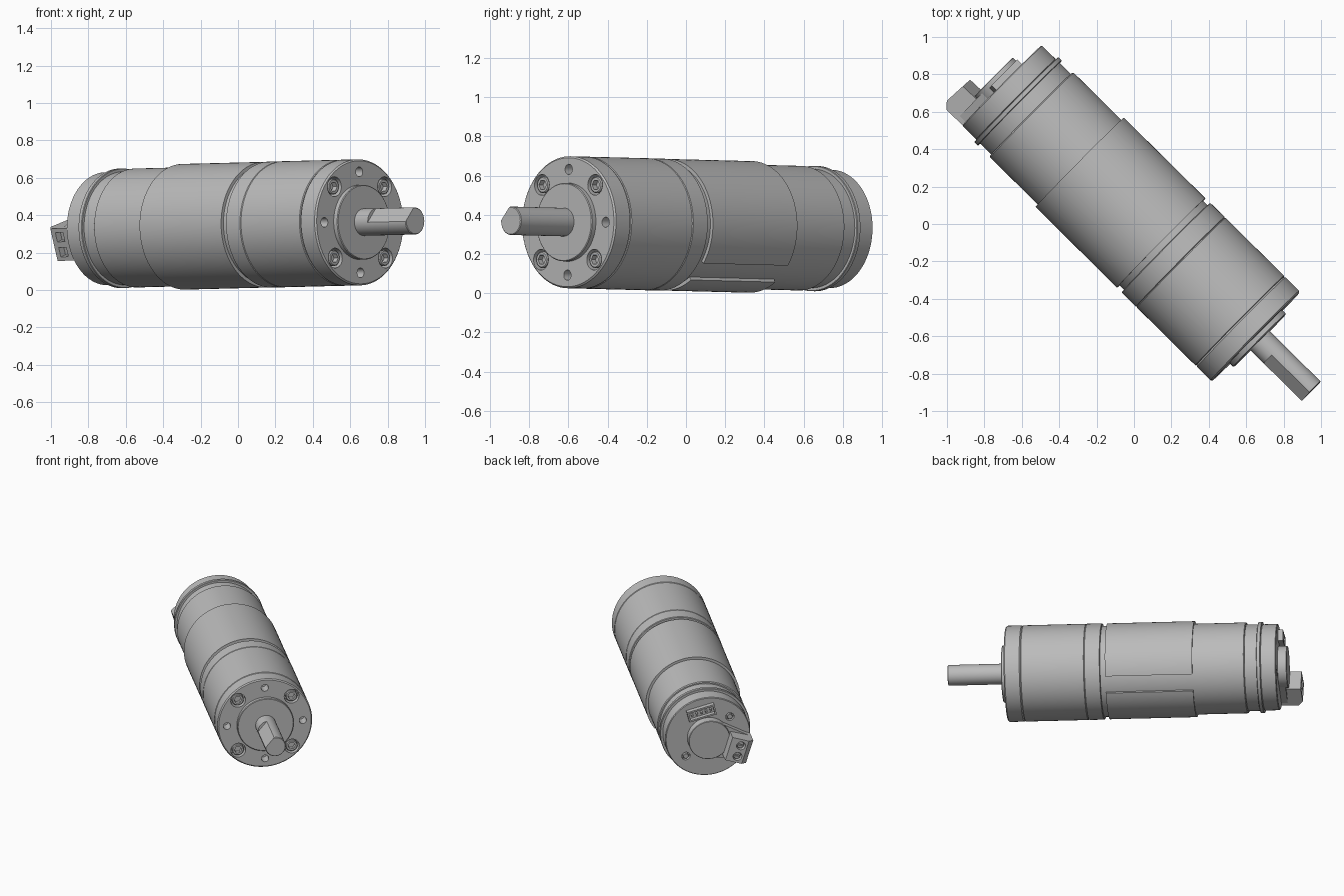
import bpy, bmesh
from math import pi, cos, sin, radians
from mathutils import Matrix, Vector

old = bpy.data.objects.get("Cube")
if old:
    bpy.data.objects.remove(old, do_unlink=True)

# Single plain metal colour
metal = bpy.data.materials.new("plain grey metal")
metal.use_nodes = True
GREY = (0.5, 0.5, 0.5, 1)
metal.diffuse_color = GREY
metal.node_tree.nodes["Principled BSDF"].inputs["Base Color"].default_value = GREY

# Motor frame: local z runs from the output face to the rear, local y is up
axis = Vector((-0.711, 0.703, -0.018)).normalized()
side = Vector((0, 0, 1)).cross(axis).normalized()
up = axis.cross(side)
FRAME = Matrix((side, up, axis)).transposed().to_4x4()
FRAME.translation = (0.652, -0.602, 0.362)
IDENT = Matrix.Identity(4)
parts = []


def finish(name, bm, local=IDENT):
    bm.transform(local)
    bmesh.ops.recalc_face_normals(bm, faces=bm.faces)
    mesh = bpy.data.meshes.new(name)
    bm.to_mesh(mesh)
    bm.free()
    mesh.materials.append(metal)
    obj = bpy.data.objects.new(name, mesh)
    bpy.context.collection.objects.link(obj)
    obj.matrix_world = FRAME
    parts.append(obj)
    return obj


def lathe(name, profile, sides=96, arc=None, local=IDENT):
    """Turn (radius, depth) points; with an arc the profile is a closed section."""
    bm = bmesh.new()
    a0, a1 = arc or (0, 2 * pi)
    count = sides + 1 if arc else sides
    rows = []
    for i in range(count):
        a = a0 + (a1 - a0) * i / sides
        rows.append([bm.verts.new((r * cos(a), r * sin(a), t)) for r, t in profile])
    n = len(profile)
    for i in range(sides):
        p, q = rows[i], rows[(i + 1) % count]
        for j in range(n if arc else n - 1):
            k = (j + 1) % n
            bm.faces.new((p[j], p[k], q[k], q[j]))
    if arc:
        bm.faces.new(rows[0])
        bm.faces.new(rows[-1])
    else:
        bm.faces.new([row[0] for row in rows])
        bm.faces.new([row[-1] for row in rows])
    return finish(name, bm, local)


def drum(name, radius, t0, t1, bevel=0.004, sides=96, local=IDENT):
    b = bevel
    prof = [(radius - b, t0), (radius, t0 + b), (radius, t1 - b), (radius - b, t1)]
    if not b:
        prof = [(radius, t0), (radius, t1)]
    return lathe(name, prof, sides, local=local)


def prism(name, points, d0, d1, local=IDENT):
    bm = bmesh.new()
    low = [bm.verts.new((x, y, d0)) for x, y in points]
    high = [bm.verts.new((x, y, d1)) for x, y in points]
    bm.faces.new(low)
    bm.faces.new(high)
    for i in range(len(points)):
        j = (i + 1) % len(points)
        bm.faces.new((low[i], low[j], high[j], high[i]))
    return finish(name, bm, local)


def block(name, x0, x1, y0, y1, d0, d1, local=IDENT):
    return prism(name, [(x0, y0), (x1, y0), (x1, y1), (x0, y1)], d0, d1, local)


def cut(obj, cutters):
    for cutter in cutters:
        mod = obj.modifiers.new("cut", 'BOOLEAN')
        mod.operation, mod.solver, mod.object = 'DIFFERENCE', 'EXACT', cutter
    bpy.context.view_layer.update()
    graph = bpy.context.evaluated_depsgraph_get()
    mesh = bpy.data.meshes.new_from_object(obj.evaluated_get(graph))
    obj.modifiers.clear()
    obj.data = mesh
    for cutter in cutters:
        parts.remove(cutter)
        bpy.data.objects.remove(cutter, do_unlink=True)


def spot(radius, degrees):
    a = radians(degrees)
    return Matrix.Translation((radius * cos(a), radius * sin(a), 0))


def roll(degrees):
    return Matrix.Rotation(radians(degrees), 4, 'Z')


# Gearbox: front plate with four plain holes and four counterbored screws
plate = drum("front_plate", 0.337, 0, 0.118, 0.008)
cutters = []
for k in range(4):
    cutters.append(drum("hole", 0.026, -0.1, 0.08, 0, 24, spot(0.27, 90 * k)))
    cutters.append(drum("counterbore", 0.053, -0.1, 0.06, 0, 32, spot(0.27, 90 * k + 45)))
cut(plate, cutters)
for k in range(4):
    place = spot(0.27, 90 * k + 45)
    head = drum("plate_screw", 0.042, 0.005, 0.065, 0.005, 32, place)
    cut(head, [drum("socket", 0.026, -0.05, 0.035, 0, 6, place)])
drum("gear_ring", 0.337, 0.118, 0.565)
drum("gear_adapter", 0.337, 0.565, 0.677)
drum("front_boss", 0.2, -0.03, 0.02, 0.004, 64)

# Output shaft with a flat along its outer length
shaft = drum("output_shaft", 0.0725, -0.416, 0.0, 0.004, 48)
cut(shaft, [block("flat", 0.054, 0.2, -0.2, 0.2, -0.6, -0.13, roll(40))])

# Motor can, open wrapped sleeve and rear clip
drum("motor_can", 0.318, 0.65, 1.69, 0.006)
lathe("wrap_sleeve", [(0.31, 0.712), (0.336, 0.712), (0.336, 1.325), (0.31, 1.325)],
      96, (radians(237), radians(576)))
drum("rear_neck", 0.303, 1.68, 1.78, 0)
drum("rear_clip", 0.32, 1.775, 1.802, 0.003)
cover = drum("rear_cover", 0.302, 1.80, 1.91, 0.005)

# Rear cover details
SCREWS = (42, 222)
cut(cover, [drum("recess", 0.03, 1.88, 2.0, 0, 24, spot(0.21, a)) for a in SCREWS])
for a in SCREWS:
    drum("cover_screw", 0.02, 1.87, 1.912, 0.003, 20, spot(0.21, a))
drum("rear_hub", 0.147, 1.9, 1.973, 0.003, 64)

# Pin header
turn = roll(14)
header = block("pin_header", -0.1, 0.1, 0.165, 0.245, 1.9, 1.945, turn)
cut(header, [block("cavity", -0.088, 0.088, 0.177, 0.233, 1.915, 2.1, turn)])
for k in range(-2, 3):
    x = k * 0.034
    block("header_pin", x - 0.007, x + 0.007, 0.198, 0.212, 1.91, 1.94, turn)

# Power terminal with wire entries, clamp screws and a tapered base
turn = roll(-17)
prism("terminal_base", [(0.04, 0.135), (0.27, 0.088), (0.27, -0.088), (0.04, -0.135)],
      1.9, 1.955, turn)
stand = turn @ Matrix.Rotation(pi / 2, 4, 'X')
terminal = prism("power_terminal", [(0.125, 1.9), (0.285, 1.9), (0.288, 2.03),
                                    (0.25, 2.062), (0.13, 2.055)], -0.09, 0.09, stand)
cutters = []
for y in (-0.042, 0.042):
    cutters.append(block("entry", 0.25, 0.4, y - 0.026, y + 0.026, 1.945, 2.0, turn))
    cutters.append(drum("well", 0.031, 2.025, 2.2, 0, 24,
                        turn @ Matrix.Translation((0.205, y, 0))))
cut(terminal, cutters)
for y in (-0.042, 0.042):
    clamp = drum("clamp_screw", 0.026, 2.01, 2.045, 0.003, 24,
                 turn @ Matrix.Translation((0.205, y, 0)))
    cut(clamp, [block("slot", 0.1, 0.3, y - 0.005, y + 0.005, 2.035, 2.1, turn)])

# Smooth round walls, keep edges crisp
bpy.ops.object.select_all(action='DESELECT')
for obj in parts:
    obj.select_set(True)
bpy.context.view_layer.objects.active = plate
bpy.ops.object.shade_smooth_by_angle(angle=radians(30))
